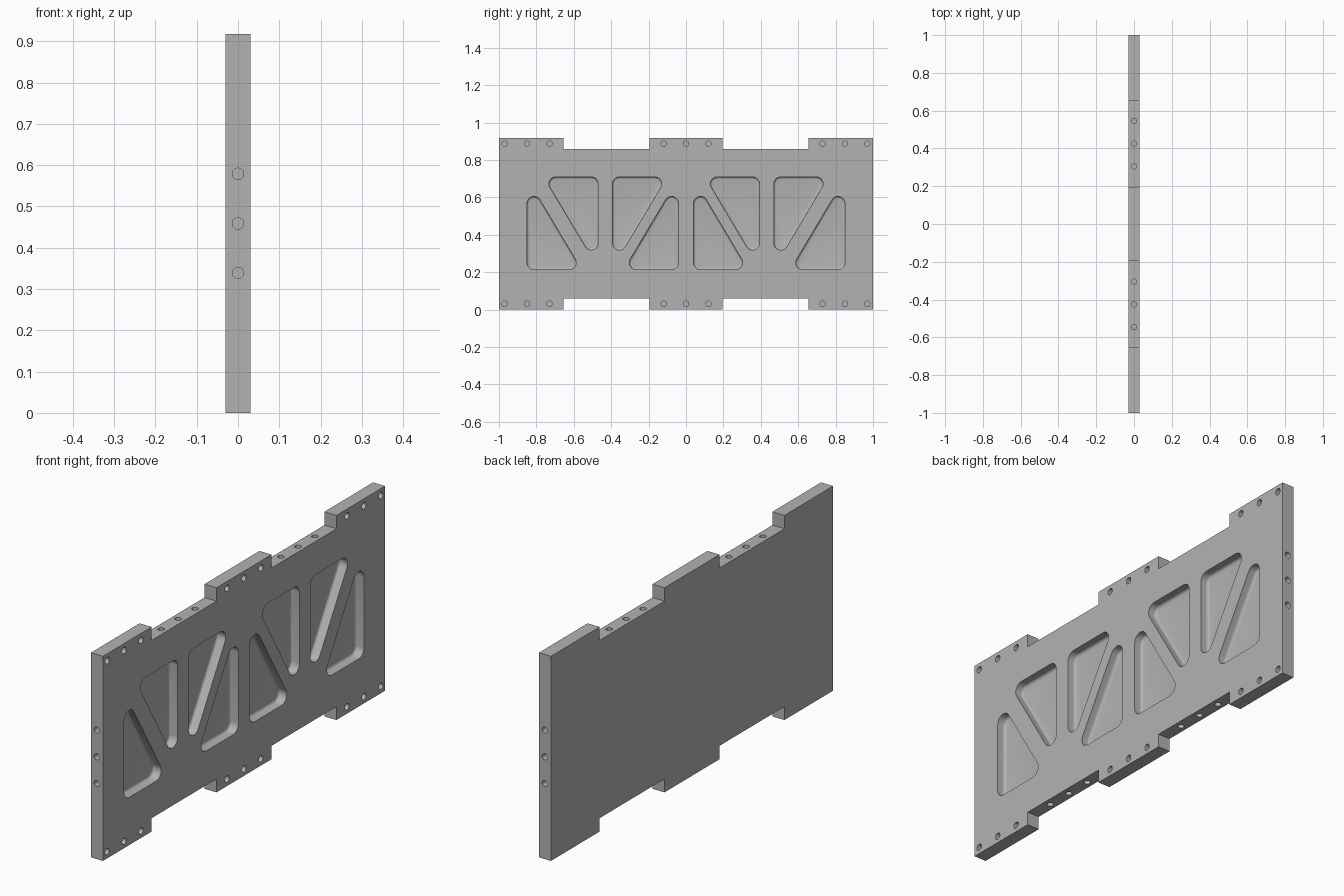
import bpy, bmesh, math
from mathutils import Matrix, Vector

cube = bpy.data.objects.get("Cube")
if cube:
    bpy.data.objects.remove(cube, do_unlink=True)

HALF, HEIGHT, TAB = 0.03, 0.918, 0.06      # half thickness, full height, tab height
NOTCH_IN, NOTCH_OUT = 0.195, 0.655         # span of each notch between tabs
HOLE_R, PITCH = 0.0145, 0.12

metal = bpy.data.materials.new("plain grey metal")
metal.use_nodes = True
grey = (0.45, 0.45, 0.45, 1)
metal.diffuse_color = grey
metal.node_tree.nodes["Principled BSDF"].inputs["Base Color"].default_value = grey


def make_object(name, bm):
    bmesh.ops.recalc_face_normals(bm, faces=bm.faces)
    mesh = bpy.data.meshes.new(name)
    bm.to_mesh(mesh)
    bm.free()
    mesh.materials.append(metal)
    obj = bpy.data.objects.new(name, mesh)
    bpy.context.collection.objects.link(obj)
    return obj


def loft(bm, rings):
    """Closed solid through rings of equal point count."""
    loops = [[bm.verts.new(p) for p in ring] for ring in rings]
    for a, b in zip(loops, loops[1:]):
        for i in range(len(a)):
            j = (i + 1) % len(a)
            bm.faces.new((a[i], a[j], b[j], b[i]))
    bm.faces.new(loops[0])
    bm.faces.new(loops[-1])


def drill(bm, centre, axis, radius, length):
    """Cylinder of the given length centred on a point."""
    turn = Vector((0, 0, 1)).rotation_difference(Vector(axis)).to_matrix().to_4x4()
    bmesh.ops.create_cone(bm, cap_ends=True, segments=32, radius1=radius, radius2=radius,
                          depth=length, matrix=Matrix.Translation(centre) @ turn)


def rounded_ring(centres, radius, x):
    """Rounded triangle around three counter-clockwise corner centres."""
    ring = []
    for i, c in enumerate(centres):
        before, after = c - centres[i - 1], centres[(i + 1) % 3] - c
        start = math.atan2(-before.x, before.y)
        sweep = (math.atan2(-after.x, after.y) - start) % math.tau
        for k in range(9):
            a = start + sweep * k / 8
            ring.append((x, c.x + radius * math.cos(a), c.y + radius * math.sin(a)))
    return ring


# Plate outline with three tabs along the top and bottom
steps = [(-1, 0), (-NOTCH_OUT, 0), (-NOTCH_OUT, TAB), (-NOTCH_IN, TAB), (-NOTCH_IN, 0)]
bottom = steps + [(-y, z) for y, z in reversed(steps)]
outline = bottom + [(y, HEIGHT - z) for y, z in reversed(bottom)]
bm = bmesh.new()
loft(bm, [[(x, y, z) for y, z in outline] for x in (-HALF, HALF)])
plate = make_object("side_plate", bm)

# Triangular pockets with a filleted floor
cut = bmesh.new()
R, FILLET, FLOOR = 0.037, 0.012, -0.01
W, H = 0.189, 0.317
LOW, HIGH = 0.251, 0.672
corners = [(-0.813, LOW, 1, 1), (-0.507, HIGH, -1, -1),
           (-0.356, HIGH, 1, -1), (-0.077, LOW, -1, 1)]
for mirror in (1, -1):
    for y, z, sy, sz in corners:
        y, sy = y * mirror, sy * mirror
        tri = [Vector((y, z)), Vector((y + sy * W, z)), Vector((y, z + sz * H))]
        if sy * sz < 0:
            tri.reverse()
        rings = [rounded_ring(tri, R, HALF + 0.01)]
        for k in range(5):
            a = k / 4 * math.pi / 2
            rings.append(rounded_ring(tri, R - FILLET * (1 - math.cos(a)),
                                      FLOOR + FILLET * (1 - math.sin(a))))
        loft(cut, rings)

# Face holes in the tabs, stopping at a thin skin on the back
SKIN = -HALF + 0.0005
for z in (0.031, HEIGHT - 0.031):
    for middle in (-0.85, 0, 0.85):
        for k in (-1, 0, 1):
            drill(cut, ((SKIN + 0.04) / 2, middle + k * PITCH, z), (1, 0, 0),
                  HOLE_R, 0.04 - SKIN)

# Blind holes in the two ends and in the notch edges
for side in (-1, 1):
    for k in (-1, 0, 1):
        drill(cut, (0, side, HEIGHT / 2 + k * PITCH), (0, 1, 0), 0.0138, 0.16)
        for z in (TAB, HEIGHT - TAB):
            drill(cut, (0, side * 0.425 + k * PITCH, z), (0, 0, 1), 0.0138, 0.12)

cutter = make_object("hole_cutter", cut)
cutter.hide_render = True
bpy.context.view_layer.objects.active = plate
plate.select_set(True)
mod = plate.modifiers.new("holes", 'BOOLEAN')
mod.operation, mod.solver, mod.object = 'DIFFERENCE', 'EXACT', cutter
bpy.ops.object.modifier_apply(modifier=mod.name)
bpy.data.objects.remove(cutter, do_unlink=True)

# Leave the tab holes open at the bottom, closed only by the back skin
bm = bmesh.new()
bm.from_mesh(plate.data)
floors = [f for f in bm.faces
          if f.normal.x > 0.9 and abs(f.calc_center_median().x - SKIN) < 0.0002]
bmesh.ops.delete(bm, geom=floors, context='FACES')
bm.to_mesh(plate.data)
bm.free()

bpy.ops.object.shade_smooth_by_angle(angle=math.radians(35))
